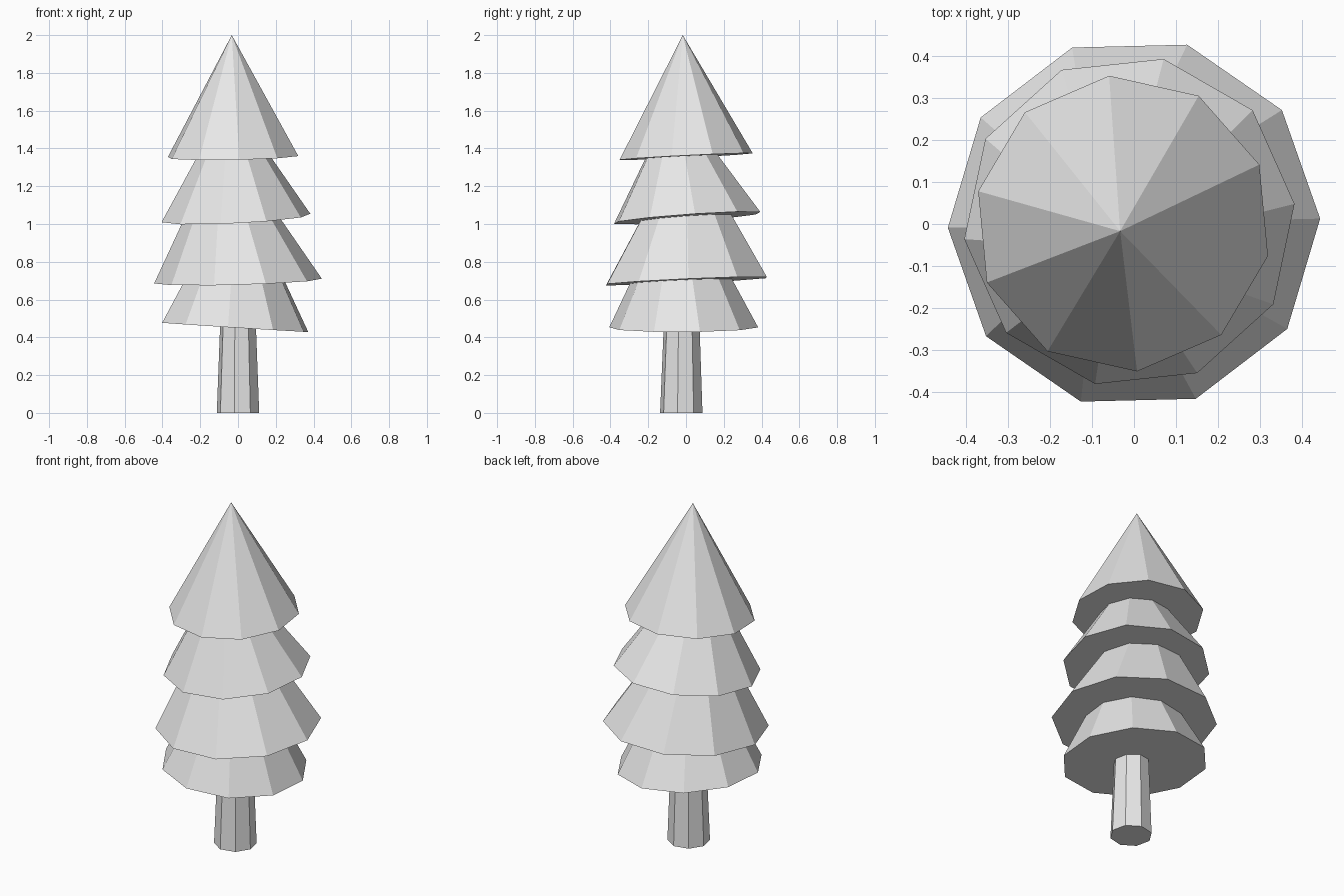
import bpy
import bmesh
from math import cos, sin, radians

if "Cube" in bpy.data.objects:
    bpy.data.objects.remove(bpy.data.objects["Cube"], do_unlink=True)


def make_material(name, rgb):
    mat = bpy.data.materials.new(name)
    mat.use_nodes = True
    color = (*rgb, 1.0)
    mat.diffuse_color = color
    mat.node_tree.nodes["Principled BSDF"].inputs["Base Color"].default_value = color
    return mat


def ring(bm, sides, center, radius, turn, slope=(0, 0)):
    """Regular polygon of vertices, tilted by a slope along x and y."""
    verts = []
    for i in range(sides):
        a = radians(turn + i * 360 / sides)
        dx, dy = radius * cos(a), radius * sin(a)
        z = center[2] + slope[0] * dx + slope[1] * dy
        verts.append(bm.verts.new((center[0] + dx, center[1] + dy, z)))
    return verts


def finish(bm, name, mat):
    bmesh.ops.recalc_face_normals(bm, faces=bm.faces)
    mesh = bpy.data.meshes.new(name)
    bm.to_mesh(mesh)
    bm.free()
    mesh.materials.append(mat)
    bpy.context.collection.objects.link(bpy.data.objects.new(name, mesh))


def branch_tier(name, center, radius, turn, slope, apex, mat):
    """Ten-sided cone with a flat, tilted underside."""
    bm = bmesh.new()
    base = ring(bm, 10, center, radius, turn, slope)
    tip = bm.verts.new(apex)
    bm.faces.new(base)
    for a, b in zip(base, base[1:] + base[:1]):
        bm.faces.new((a, b, tip))
    finish(bm, name, mat)


def tapered_trunk(name, bottom, top, r_bottom, r_top, turn, mat):
    """Eight-sided tapered post."""
    bm = bmesh.new()
    low = ring(bm, 8, bottom, r_bottom, turn)
    high = ring(bm, 8, top, r_top, turn)
    bm.faces.new(low)
    bm.faces.new(high)
    for i in range(8):
        j = (i + 1) % 8
        bm.faces.new((low[i], low[j], high[j], high[i]))
    finish(bm, name, mat)


grey = make_material("light grey", (0.8, 0.8, 0.8))

# Trunk, running up into the lowest tier
tapered_trunk("trunk", (0, -0.025, 0), (0, -0.022, 0.7), 0.114, 0.087, 35, grey)

# Branch tiers, from the ground up
branch_tier("bottom_tier", (-0.015, -0.012, 0.453), 0.396, 12.5,
            (-0.063, 0.005), (0, -0.04, 1.23), grey)
branch_tier("lower_tier", (0, 0.002, 0.698), 0.444, 1.4,
            (0.027, 0.045), (-0.08, 0, 1.47), grey)
branch_tier("upper_tier", (-0.011, 0.006, 1.032), 0.396, 6.1,
            (0.049, 0.072), (-0.045, -0.06, 1.67), grey)
branch_tier("top_tier", (-0.026, 0.001, 1.357), 0.354, 23.4,
            (0.018, 0.05), (-0.033, -0.017, 2.0), grey)
